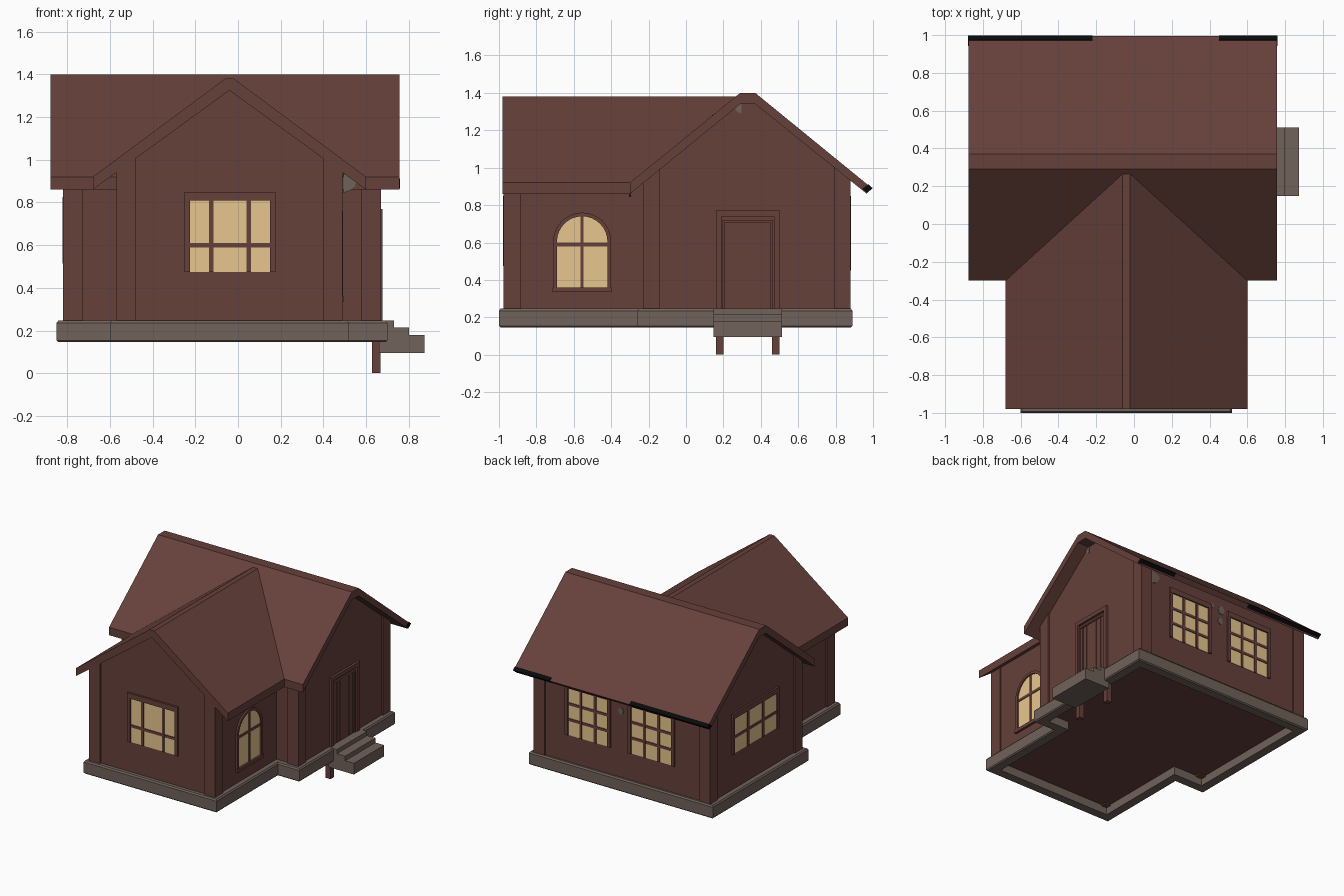
import bpy, bmesh, math

if "Cube" in bpy.data.objects:
    bpy.data.objects.remove(bpy.data.objects["Cube"])


def material(name, r, g, b):
    m = bpy.data.materials.new(name)
    m.diffuse_color = (r, g, b, 1)
    m.use_nodes = True
    m.node_tree.nodes["Principled BSDF"].inputs["Base Color"].default_value = m.diffuse_color
    return m


BROWN = material("red_brown_wood", 0.133, 0.052, 0.043)
GLASS = material("warm_glass", 0.80, 0.565, 0.275)
STONE = material("grey_stone", 0.161, 0.122, 0.103)
BLACK = material("black_trim", 0.003, 0.003, 0.003)


def finish(name, bm, mat):
    bmesh.ops.recalc_face_normals(bm, faces=bm.faces)
    me = bpy.data.meshes.new(name)
    bm.to_mesh(me)
    bm.free()
    me.materials.append(mat)
    ob = bpy.data.objects.new(name, me)
    bpy.context.collection.objects.link(ob)
    return ob


def prism(name, pts, axis, a0, a1, mat):
    """Extrude a (u, z) profile along x or y; a1 may depend on the point index."""
    end = a1 if callable(a1) else (lambda i: a1)
    put = (lambda u, z, a: (a, u, z)) if axis == 'x' else (lambda u, z, a: (u, a, z))
    bm = bmesh.new()
    A = [bm.verts.new(put(u, z, a0)) for u, z in pts]
    B = [bm.verts.new(put(u, z, end(i))) for i, (u, z) in enumerate(pts)]
    n = len(pts)
    bm.faces.new(A)
    bm.faces.new(B[::-1])
    for i in range(n):
        j = (i + 1) % n
        bm.faces.new((A[i], B[i], B[j], A[j]))
    return finish(name, bm, mat)


def rect(u0, u1, z0, z1):
    return [(u0, z0), (u1, z0), (u1, z1), (u0, z1)]


# wall planes: extrude axis, position, outward sign
WALLS = {'front': ('y', -0.965, -1), 'right': ('x', 0.658, 1), 'back': ('y', 0.868, 1),
         'left': ('x', -0.808, -1), 'wing_right': ('x', 0.478, 1), 'eave_front': ('y', -0.30, -1)}


def on_wall(name, wall, pts, depth, mat):
    axis, p, s = WALLS[wall]
    return prism(name, pts, axis, p - 0.005 * s, p + depth * s, mat)


def window(name, wall, u0, u1, z0, z1, ubars, zbars, f=0.025):
    on_wall(name + "_glass", wall, rect(u0, u1, z0, z1), 0.003, GLASS)
    for i, u in enumerate(ubars):
        on_wall(f"{name}_upright_{i}", wall, rect(u - .01, u + .01, z0, z1), 0.009, BROWN)
    for i, z in enumerate(zbars):
        on_wall(f"{name}_crossbar_{i}", wall, rect(u0, u1, z - .01, z + .01), 0.008, BROWN)
    on_wall(name + "_frame_a", wall, rect(u0 - f, u0, z0, z1), 0.013, BROWN)
    on_wall(name + "_frame_b", wall, rect(u1, u1 + f, z0, z1), 0.013, BROWN)
    on_wall(name + "_frame_top", wall, rect(u0 - f, u1 + f, z1, z1 + .04), 0.014, BROWN)


# walls
prism("main_walls", [(-.218, .21), (-.218, .95), (.29, 1.36), (.37, 1.36), (.868, .955), (.868, .21)],
      'x', -0.808, 0.658, BROWN)
prism("wing_walls", [(-.558, .21), (-.558, .975), (-.04, 1.345), (.478, .975), (.478, .21)],
      'y', -0.965, 0.0, BROWN)

# corner posts with tops sloping into the roof
for i, x in enumerate((-.82, .575)):
    prism(f"front_post_{i}", [(-.23, .2), (-.23, .93), (-.14, 1.01), (-.14, .2)],
          'x', x, x + .095, BROWN)
    prism(f"back_post_{i}", [(.79, .2), (.79, 1.02), (.88, .945), (.88, .2)],
          'x', x, x + .095, BROWN)
for i, (outer, inner) in enumerate(((-.57, -.48), (.49, .40))):
    prism(f"wing_post_{i}", [(outer, .2), (outer, .955), (inner, 1.025), (inner, .2)],
          'y', -.977, -.882, BROWN)


# stone foundation ring following the T-shaped plan
def plan(o):
    return [(-.57 - o, -.97 - o), (.49 + o, -.97 - o), (.49 + o, -.23 - o), (.67 + o, -.23 - o),
            (.67 + o, .86 + o), (-.82 - o, .86 + o), (-.82 - o, -.23 - o), (-.57 - o, -.23 - o)]


bm = bmesh.new()
section = [(.022, .146), (.03, .154), (.03, .235), (.022, .246), (-.045, .246), (-.045, .146)]
rings = [[bm.verts.new((x, y, z)) for x, y in plan(o)] for o, z in section]
for k, r in enumerate(rings):
    q = rings[(k + 1) % len(rings)]
    for i in range(8):
        j = (i + 1) % 8
        bm.faces.new((r[i], r[j], q[j], q[i]))
finish("foundation", bm, STONE)

# main roof
prism("main_roof", [(-.30, .86), (-.30, .92), (.29, 1.40), (.37, 1.40), (.995, .89),
                    (.965, .862), (.37, 1.34), (.29, 1.34)], 'x', -0.877, 0.757, BROWN)

# wing roof, its far end cut along the valley of the main roof
wing = [(-.68, .86), (-.68, .92), (-.06, 1.38), (-.02, 1.38), (.60, .92), (.60, .86), (-.04, 1.325)]
valley = [.92, .92, 1.38, 1.38, .92, .92, 1.38]
prism("wing_roof", wing, 'y', -0.98, lambda i: -0.30 + (valley[i] - .92) / .8136, BROWN)

# black trim on the rear eave, leaving the lower lip of the roof edge bare
eave = [(.943, .888), (.966, .866), (.977, .872), (.998, .891), (.975, .911)]
prism("eave_trim_long", eave, 'x', -0.879, -0.22, BLACK)
prism("eave_trim_short", eave, 'x', 0.45, 0.759, BLACK)

# rectangular windows
window("front_window", 'front', -.225, .15, .475, .81, (-.125, .05), (.60,))
window("left_window", 'left', .07, .58, .515, .785, (.235, .415), (.64,))
window("back_window_a", 'back', .05, .38, .45, .81, (.155, .275), (.57, .69))
window("back_window_b", 'back', -.49, -.15, .45, .81, (-.38, -.26), (.57, .69))


# arched window
def arch(r, z0):
    return [(-.555 + r, z0)] + [(-.555 + r * math.cos(math.pi * i / 16),
                                 .605 + r * math.sin(math.pi * i / 16)) for i in range(17)] \
        + [(-.555 - r, z0)]


on_wall("arched_glass", 'wing_right', arch(.136, .36), 0.003, GLASS)
on_wall("arched_frame", 'wing_right', arch(.155, .36) + arch(.135, .36)[::-1], 0.013, BROWN)
on_wall("arched_upright", 'wing_right', rect(-.563, -.547, .36, .74), 0.009, BROWN)
on_wall("arched_crossbar", 'wing_right', rect(-.69, -.42, .58, .60), 0.008, BROWN)
on_wall("arched_sill", 'wing_right', rect(-.715, -.395, .335, .36), 0.018, BROWN)

# door: frame, inner frame and planks
for n, o, w, top, d in (("outer", .16, .03, .77, .018), ("inner", .195, .012, .72, .012)):
    c = .66 - o
    on_wall(f"door_{n}_frame", 'right',
            [(o, .24), (o, top), (c, top), (c, .24), (c - w, .24), (c - w, top - w),
             (o + w, top - w), (o + w, .24)], d, BROWN)
for i, (u0, u1) in enumerate(((.21, .233), (.24, .272), (.279, .378), (.385, .427), (.434, .45))):
    on_wall(f"door_plank_{i}", 'right', rect(u0, u1, .24, .705), 0.008, BROWN)

# steps and their supports
prism("steps", [(.66, .095), (.873, .095), (.873, .18), (.80, .18), (.80, .215), (.73, .215),
                (.73, .247), (.66, .247)], 'y', .148, .512, STONE)
for i, y in enumerate((.16, .46)):
    prism(f"step_support_{i}", rect(.627, .667, 0, .2), 'y', y, y + .04, BROWN)


# patches of bare stone showing through the wood
def fan(u, z, r, s):
    return [(u, z)] + [(u + s * .75 * r * math.cos(a), z - r * math.sin(a))
                       for a in (.3, .7, 1.1, 1.57)]


on_wall("front_patch", 'eave_front', fan(.495, .935, .09, 1), 0.004, STONE)
on_wall("gable_patch", 'right', fan(.297, 1.345, .055, -1), 0.004, STONE)
on_wall("back_patch_a", 'back', fan(.565, .93, .10, -1), 0.004, STONE)
for i, (u, z, r) in enumerate(((-.07, .84, .03), (-.06, .75, .024), (.015, .85, .018))):
    on_wall(f"back_patch_{i}", 'back',
            [(u + r * math.cos(k * math.pi / 3), z + 1.2 * r * math.sin(k * math.pi / 3))
             for k in range(6)], 0.004, STONE)
